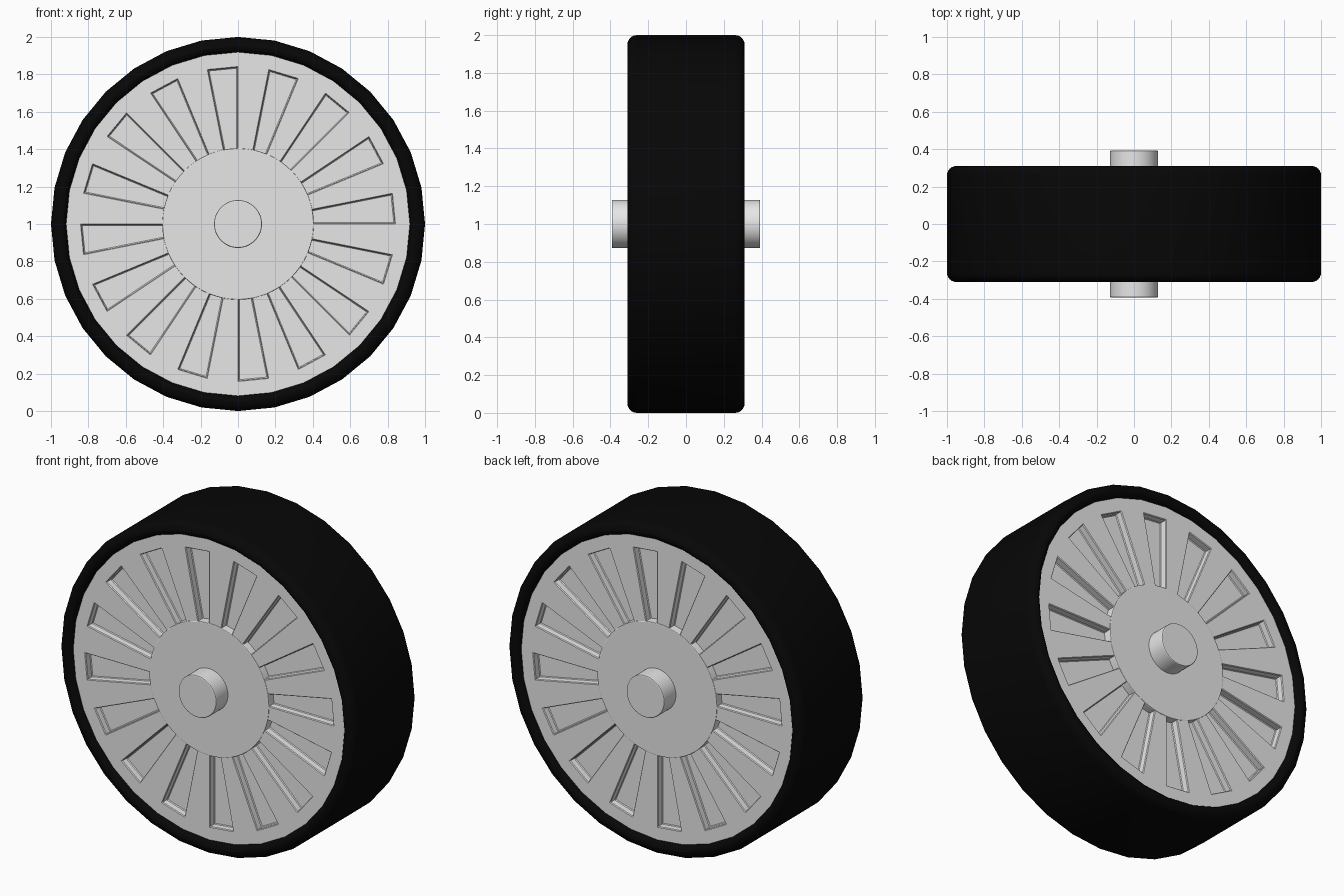
import bpy
import bmesh
from math import cos, sin, pi, radians
from mathutils import Matrix

SIDES = 32          # sides of tyre and wheel discs
FACE_Y = 0.277      # distance of the wheel disc from the middle
CENTRE_Z = 1.0

cube = bpy.data.objects.get("Cube")
if cube:
    bpy.data.objects.remove(cube, do_unlink=True)


def make_material(name, colour, roughness):
    mat = bpy.data.materials.new(name)
    mat.use_nodes = True
    mat.diffuse_color = colour
    bsdf = mat.node_tree.nodes["Principled BSDF"]
    bsdf.inputs["Base Color"].default_value = colour
    bsdf.inputs["Roughness"].default_value = roughness
    return mat


rubber = make_material("black rubber", (0.002, 0.002, 0.002, 1), 0.8)
plastic = make_material("light grey plastic", (0.8, 0.8, 0.8, 1), 0.5)


def polar(r, y, angle):
    return (r * cos(angle), y, r * sin(angle))


def finish(bm, name, mat, smooth=True):
    mesh = bpy.data.meshes.new(name)
    bm.to_mesh(mesh)
    bm.free()
    mesh.materials.append(mat)
    obj = bpy.data.objects.new(name, mesh)
    obj.location.z = CENTRE_Z
    bpy.context.collection.objects.link(obj)
    if smooth:
        bpy.ops.object.select_all(action='DESELECT')
        obj.select_set(True)
        bpy.context.view_layer.objects.active = obj
        bpy.ops.object.shade_smooth_by_angle(angle=radians(20))


def lathe(name, profile, segments, mat, closed=False):
    """Turn a (radius, y) profile around the axle line."""
    bm = bmesh.new()
    rings = [[bm.verts.new(polar(r, y, 2 * pi * i / segments))
              for i in range(segments)] for r, y in profile]
    pairs = list(zip(rings, rings[1:]))
    if closed:
        pairs.append((rings[-1], rings[0]))
    for a, b in pairs:
        for i in range(segments):
            j = (i + 1) % segments
            bm.faces.new((a[i], a[j], b[j], b[i]))
    if not closed:
        bm.faces.new(rings[0])
        bm.faces.new(rings[-1])
    bmesh.ops.recalc_face_normals(bm, faces=bm.faces[:])
    finish(bm, name, mat)


def rounded_drum(radius, half, corner, steps):
    """Profile of a drum with rounded rims, from -y to +y."""
    front = [(radius - corner + corner * sin(t), -half + corner - corner * cos(t))
             for t in (pi / 2 * k / steps for k in range(steps + 1))]
    return front + [(r, -y) for r, y in reversed(front)]


# Tyre: rounded tread, with a shoulder that dips inward to the wheel disc
shoulder = [(0.90, -0.24), (0.917, -0.272), (0.924, -0.292), (0.934, -0.304)]
tread = rounded_drum(1.0, 0.31, 0.05, 6)
tyre_profile = shoulder + tread + [(r, -y) for r, y in reversed(shoulder)]
lathe("tyre", tyre_profile, SIDES, rubber, closed=True)

# Hub and axle run through the whole wheel
lathe("hub", rounded_drum(0.405, FACE_Y + 0.003, 0.005, 2), 64, plastic)
lathe("axle", rounded_drum(0.128, 0.393, 0.006, 2), 48, plastic)


def wheel_disc(name, turn):
    """Disc with a recessed pocket in every second sector."""
    bm = bmesh.new()
    radii = (0.36, 0.842, 0.92)
    step = 2 * pi / SIDES
    pockets = []
    for i in range(SIDES):
        a, b = i * step, (i + 1) * step
        for r0, r1 in zip(radii, radii[1:]):
            corners = ((r0, a), (r1, a), (r1, b), (r0, b))
            face = bm.faces.new([bm.verts.new(polar(r, -FACE_Y, t)) for r, t in corners])
            if r0 == radii[0] and i % 2 == 0:
                pockets.append(face)
        # Edge of the disc, reaching back into the tyre
        edge = ((-FACE_Y, a), (-FACE_Y + 0.05, a), (-FACE_Y + 0.05, b), (-FACE_Y, b))
        bm.faces.new([bm.verts.new(polar(radii[-1], y, t)) for y, t in edge])
    bmesh.ops.remove_doubles(bm, verts=bm.verts[:], dist=0.0001)
    # Chamfered lip, pocket wall, then a chamfer down to the floor
    for thickness, depth in ((0.004, -0.005), (0.0005, -0.035), (0.004, -0.005)):
        bmesh.ops.inset_individual(bm, faces=pockets, thickness=thickness,
                                   depth=depth, use_even_offset=True)
    bmesh.ops.transform(bm, matrix=Matrix.Rotation(turn, 4, 'Z'), verts=bm.verts[:])
    finish(bm, name, plastic, smooth=False)


wheel_disc("front_wheel_disc", 0)
wheel_disc("back_wheel_disc", pi)
